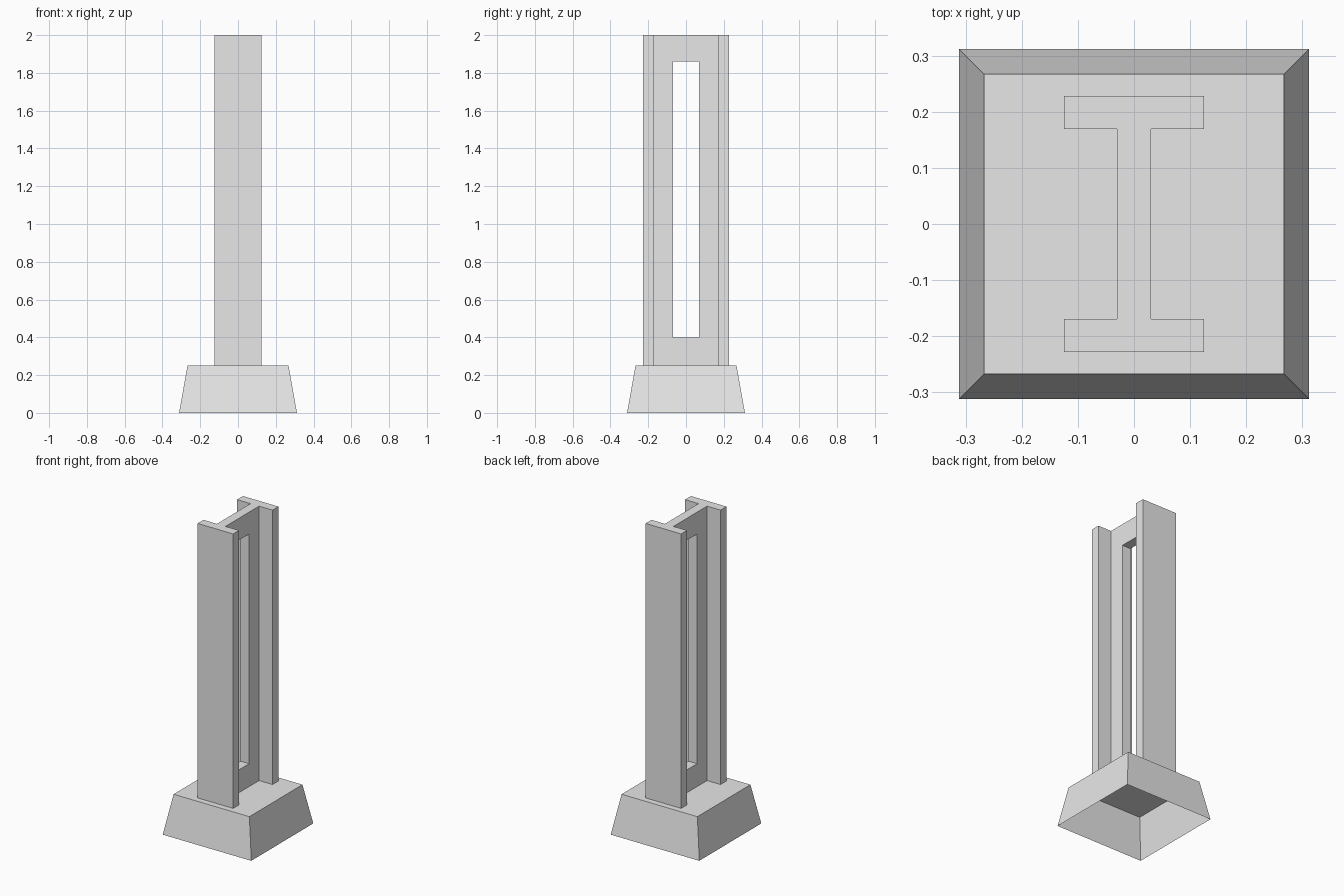
import bpy
import bmesh

default_cube = bpy.data.objects.get("Cube")
if default_cube:
    bpy.data.objects.remove(default_cube, do_unlink=True)

BASE_TOP, HEIGHT = 0.252, 2.0

# One plain grey for everything
grey = bpy.data.materials.new("light grey")
grey.use_nodes = True
grey.diffuse_color = (0.8, 0.8, 0.8, 1)
grey.node_tree.nodes["Principled BSDF"].inputs["Base Color"].default_value = (0.8, 0.8, 0.8, 1)


def make_object(name, bm):
    mesh = bpy.data.meshes.new(name)
    bm.to_mesh(mesh)
    bm.free()
    mesh.materials.append(grey)
    obj = bpy.data.objects.new(name, mesh)
    bpy.context.collection.objects.link(obj)
    return obj


def extrude_profile(points, z0, z1, end_scale=1.0):
    """Raise a closed outline from z0 to z1, optionally tapering it."""
    bm = bmesh.new()
    bottom = bm.faces.new([bm.verts.new((x, y, z0)) for x, y in points])
    result = bmesh.ops.extrude_face_region(bm, geom=[bottom], use_keep_orig=True)
    for v in result["geom"]:
        if isinstance(v, bmesh.types.BMVert):
            v.co = (v.co.x * end_scale, v.co.y * end_scale, z1)
    bmesh.ops.recalc_face_normals(bm, faces=bm.faces)
    return bm


def remove_underside(bm, z):
    faces = [f for f in bm.faces if all(abs(v.co.z - z) < 1e-4 for v in f.verts)]
    bmesh.ops.delete(bm, geom=faces, context="FACES")


def rectangle(hx, hy):
    return [(-hx, -hy), (hx, -hy), (hx, hy), (-hx, hy)]


# Tapered base: a thin shell, open underneath
base = extrude_profile(rectangle(0.312, 0.312), 0, BASE_TOP, 0.267 / 0.312)
remove_underside(base, 0)
make_object("tapered_base", base)

# I-section column: two flanges joined by a web
flange, web, outer, inner = 0.125, 0.03, 0.228, 0.169
half = [(flange, -outer), (flange, -inner), (web, -inner),
        (web, inner), (flange, inner), (flange, outer)]
outline = half + [(-x, y) for x, y in reversed(half)]
column = make_object("i_beam_column", extrude_profile(outline, BASE_TOP, HEIGHT))

# Tall slot through the web
cutter = make_object("slot_cutter", extrude_profile(rectangle(0.08, 0.068), 0.398, 1.86))
cutter.hide_render = True
cut = column.modifiers.new("slot", "BOOLEAN")
cut.operation, cut.solver, cut.object = "DIFFERENCE", "EXACT", cutter
bpy.context.view_layer.objects.active = column
bpy.ops.object.modifier_apply(modifier=cut.name)
bpy.data.objects.remove(cutter, do_unlink=True)

# The column stands on the base, so its hidden end is left open
bm = bmesh.new()
bm.from_mesh(column.data)
remove_underside(bm, BASE_TOP)
bm.to_mesh(column.data)
bm.free()
